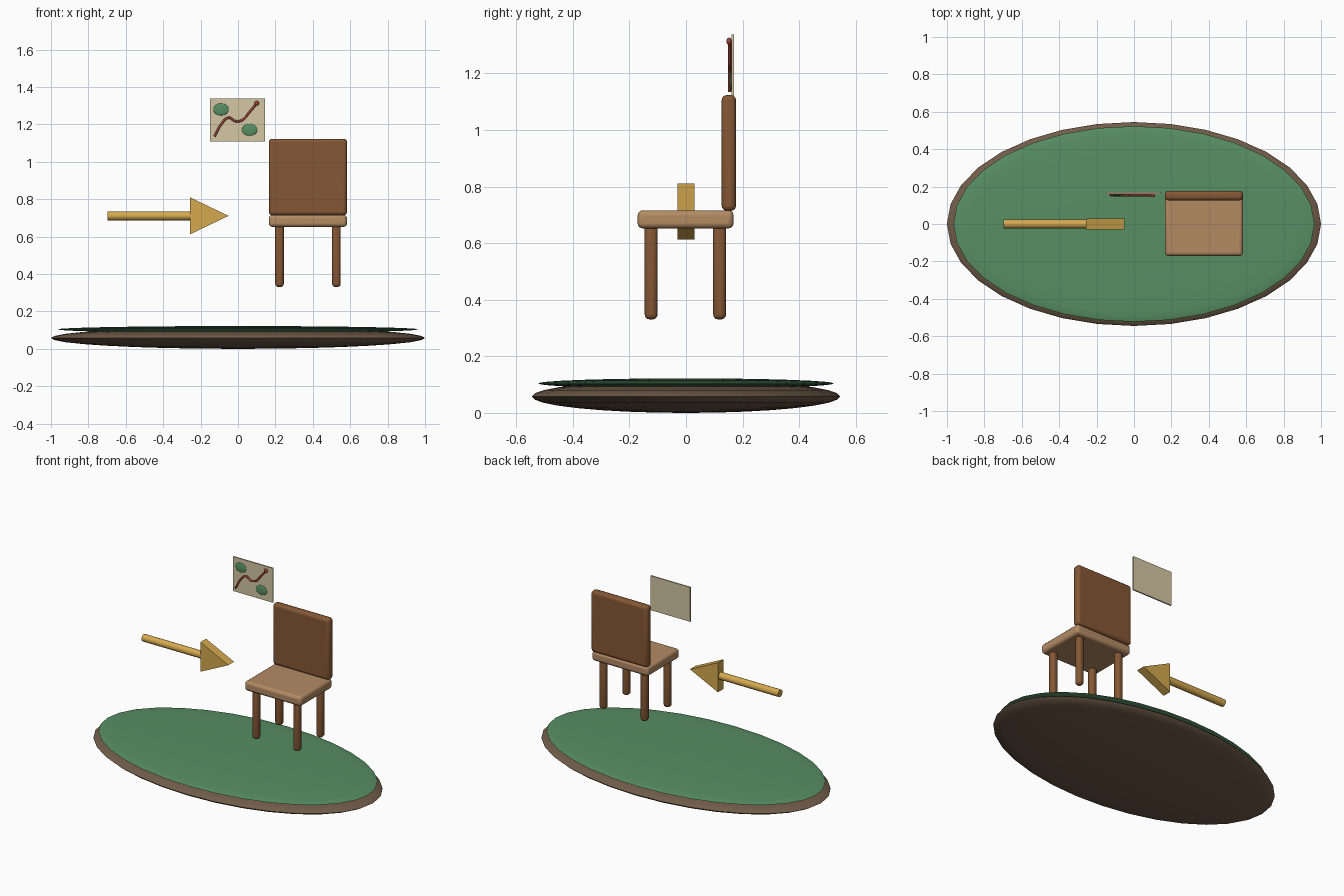
import bpy, bmesh, math

if "Cube" in bpy.data.objects:
    bpy.data.objects.remove(bpy.data.objects["Cube"])


def material(name, r, g, b):
    m = bpy.data.materials.new(name)
    m.diffuse_color = [(c / 255) ** 2.2 for c in (r, g, b)] + [1]
    m.use_nodes = True
    m.node_tree.nodes["Principled BSDF"].inputs["Base Color"].default_value = m.diffuse_color
    return m


EARTH = material("earth", 112, 92, 74)
GRASS = material("grass", 88, 142, 100)
WOOD = material("dark_wood", 132, 88, 56)
SEAT = material("light_wood", 178, 138, 100)
GOLD = material("gold", 212, 168, 80)
PAPER = material("paper", 212, 198, 162)
RED = material("red", 160, 72, 62)


def finish(ob, name, mat, angle=35):
    ob.name = name
    ob.data.materials.append(mat)
    bpy.ops.object.select_all(action='DESELECT')
    ob.select_set(True)
    bpy.context.view_layer.objects.active = ob
    bpy.ops.object.transform_apply(location=False, rotation=True, scale=True)
    bpy.ops.object.shade_smooth_by_angle(angle=math.radians(angle))
    return ob


def ellipsoid(name, mat, loc, radii, seg=32, rings=16):
    bpy.ops.mesh.primitive_uv_sphere_add(segments=seg, ring_count=rings, location=loc)
    ob = bpy.context.object
    ob.scale = radii
    return finish(ob, name, mat, 60)


def box(name, mat, lo, hi, bevel=0.0):
    bpy.ops.mesh.primitive_cube_add(size=1, location=[(a + b) / 2 for a, b in zip(lo, hi)])
    ob = bpy.context.object
    ob.scale = [b - a for a, b in zip(lo, hi)]
    finish(ob, name, mat)
    if bevel:
        mod = ob.modifiers.new("rounding", 'BEVEL')
        mod.width, mod.segments = bevel, 3
    return ob


# Island: earth lens with a grass lens on top
ellipsoid("island_earth", EARTH, (0, 0, 0.058), (1, 0.545, 0.058))
ellipsoid("island_grass", GRASS, (0, 0, 0.104), (0.965, 0.523, 0.018))

# Chair
box("seat", SEAT, (0.165, -0.171, 0.652), (0.583, 0.168, 0.716), 0.018)
box("backrest", WOOD, (0.165, 0.126, 0.714), (0.583, 0.177, 1.123), 0.018)
for side, x in (("left", 0.222), ("right", 0.526)):
    for end, y in (("front", -0.123), ("back", 0.119)):
        box(f"{end}_{side}_leg", WOOD, (x - 0.023, y - 0.023, 0.33),
            (x + 0.023, y + 0.023, 0.67), 0.018)

# Arrow shaft
bpy.ops.mesh.primitive_cylinder_add(vertices=20, radius=0.024, depth=0.45,
                                    location=(-0.472, 0, 0.711),
                                    rotation=(0, math.pi / 2, 0))
finish(bpy.context.object, "arrow_shaft", GOLD)

# Arrow head: triangular prism
bm = bmesh.new()
tri = bm.faces.new([bm.verts.new((x, -0.03, z)) for x, z in
                    ((-0.257, 0.612), (-0.05, 0.711), (-0.257, 0.81))])
ext = bmesh.ops.extrude_face_region(bm, geom=[tri])
bmesh.ops.translate(bm, vec=(0, 0.06, 0),
                    verts=[v for v in ext["geom"] if isinstance(v, bmesh.types.BMVert)])
bmesh.ops.recalc_face_normals(bm, faces=bm.faces)
mesh = bpy.data.meshes.new("arrow_head")
bm.to_mesh(mesh)
bm.free()
head = bpy.data.objects.new("arrow_head", mesh)
bpy.context.collection.objects.link(head)
finish(head, "arrow_head", GOLD)

# Map sheet with two green patches
box("map_sheet", PAPER, (-0.15, 0.161, 1.108), (0.145, 0.170, 1.338))
ellipsoid("map_patch_left", GRASS, (-0.091, 0.159, 1.28), (0.041, 0.006, 0.032), 24, 12)
ellipsoid("map_patch_right", GRASS, (0.062, 0.159, 1.171), (0.041, 0.006, 0.032), 24, 12)

# Route line and its end marker
path = [(-0.126, 1.136), (-0.09, 1.2), (-0.05, 1.236), (-0.013, 1.217),
        (0.02, 1.222), (0.061, 1.265), (0.1, 1.313)]
curve = bpy.data.curves.new("map_route", 'CURVE')
curve.dimensions = '3D'
curve.bevel_depth, curve.bevel_resolution = 0.006, 2
curve.resolution_u = 6
curve.use_fill_caps = True
spline = curve.splines.new('BEZIER')
spline.bezier_points.add(len(path) - 1)
for p, (x, z) in zip(spline.bezier_points, path):
    p.co = (x, 0.154, z)
    p.handle_left_type = p.handle_right_type = 'AUTO'
curve.materials.append(RED)
bpy.context.collection.objects.link(bpy.data.objects.new("map_route", curve))
ellipsoid("map_marker", RED, (0.1, 0.152, 1.313), (0.013, 0.009, 0.013), 16, 8)
